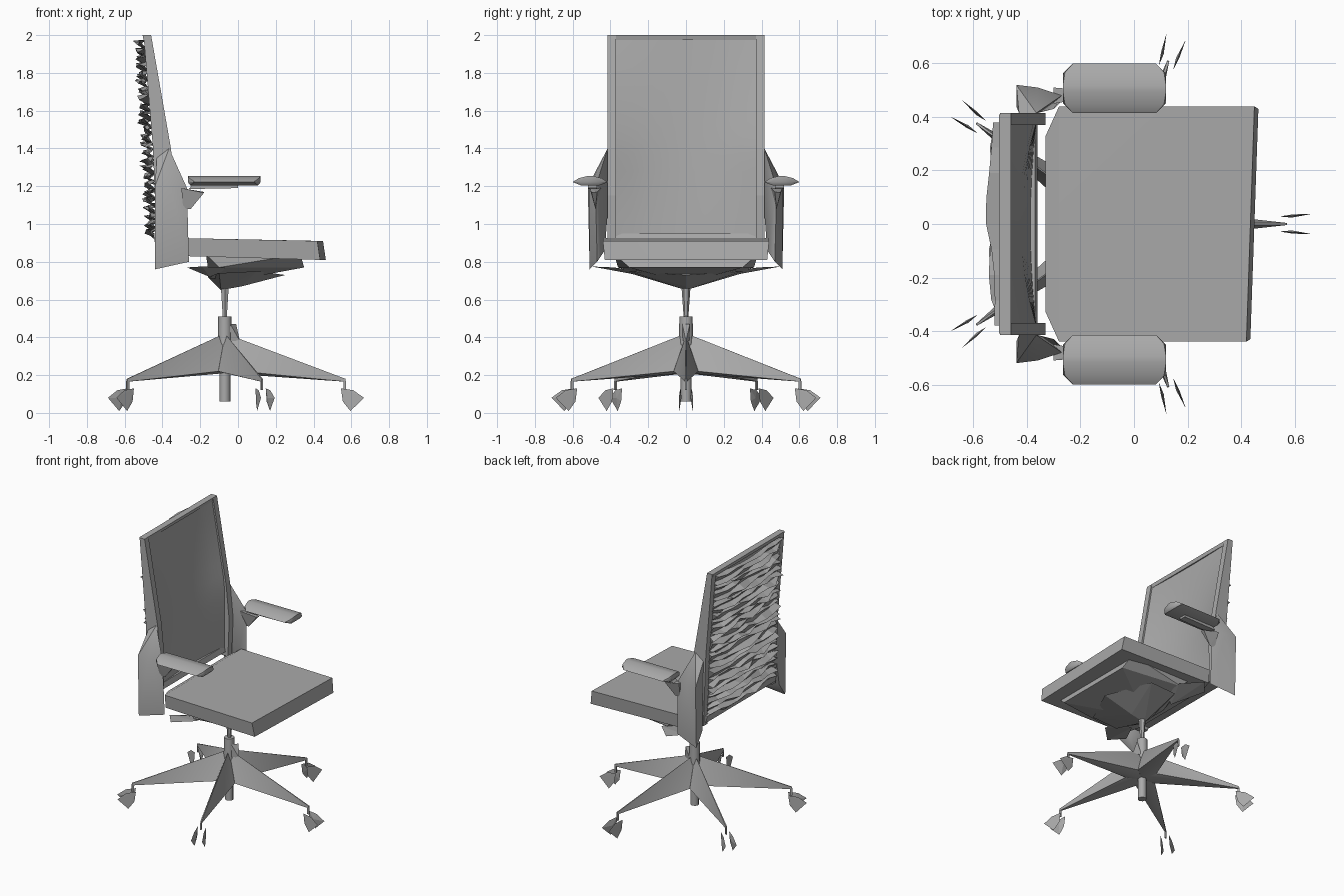
import bpy, bmesh, math, random
from mathutils import Matrix, Vector

random.seed(4)
if "Cube" in bpy.data.objects:
    bpy.data.objects.remove(bpy.data.objects["Cube"])

grey = bpy.data.materials.new("mid_grey")
grey.use_nodes = True
grey.diffuse_color = (0.4, 0.4, 0.4, 1)
grey.node_tree.nodes["Principled BSDF"].inputs["Base Color"].default_value = grey.diffuse_color


def finish(name, bm, smooth=0):
    bmesh.ops.recalc_face_normals(bm, faces=bm.faces[:])
    me = bpy.data.meshes.new(name)
    bm.to_mesh(me)
    bm.free()
    ob = bpy.data.objects.new(name, me)
    bpy.context.collection.objects.link(ob)
    me.materials.append(grey)
    if smooth:
        bpy.ops.object.select_all(action='DESELECT')
        ob.select_set(True)
        bpy.context.view_layer.objects.active = ob
        bpy.ops.object.shade_smooth_by_angle(angle=math.radians(smooth))


def hull(name, points, matrix=Matrix(), smooth=0):
    bm = bmesh.new()
    for p in points:
        bm.verts.new(matrix @ Vector(p))
    bmesh.ops.convex_hull(bm, input=bm.verts[:])
    loose = [v for v in bm.verts if not v.link_faces]
    bmesh.ops.delete(bm, geom=loose, context='VERTS')
    finish(name, bm, smooth)


def prism(name, profile, y0, y1):
    bm = bmesh.new()
    a, b = [[bm.verts.new((x, y, z)) for x, z in profile] for y in (y0, y1)]
    bm.faces.new(a)
    bm.faces.new(b)
    for i in range(len(a)):
        bm.faces.new((a[i - 1], a[i], b[i], b[i - 1]))
    finish(name, bm)


def sheet(name, rows, smooth=0):
    bm = bmesh.new()
    grid = [[bm.verts.new(p) for p in row] for row in rows]
    for a, b in zip(grid, grid[1:]):
        for i in range(len(a) - 1):
            bm.faces.new((a[i], a[i + 1], b[i + 1], b[i]))
    finish(name, bm, smooth)


def tube(name, x, z0, z1, r0, r1, sides=8):
    bm = bmesh.new()
    bmesh.ops.create_cone(bm, cap_ends=True, segments=sides, radius1=r0, radius2=r1,
                          depth=z1 - z0, matrix=Matrix.Translation((x, 0, (z0 + z1) / 2)))
    finish(name, bm, 50)


# Seat cushion, tapered at the rear with a slanted front edge
seat = []
for s in (-1, 1):
    front = 0.45 + s * 0.015
    seat += [(-0.33, s * 0.33, 0.9), (-0.28, s * 0.44, 0.925), (front - 0.015, s * 0.44, 0.91),
             (front, s * 0.43, 0.81), (-0.28, s * 0.43, 0.83), (-0.32, s * 0.33, 0.84)]
hull("seat", seat, smooth=20)

# Pan and tilt mechanism below the seat
pan = []
for s in (-1, 1):
    pan += [(-0.17, s * 0.36, 0.84), (0.33, s * 0.38, 0.84), (0.35, s * 0.3, 0.77),
            (-0.1, s * 0.36, 0.77), (-0.15, s * 0.12, 0.71), (0.08, s * 0.12, 0.72)]
hull("seat_pan", pan)
keel = [(-0.09, 0, 0.65), (0.02, 0, 0.67), (0.25, 0, 0.73), (-0.16, 0, 0.72)]
for s in (-1, 1):
    keel += [(-0.1, s * 0.3, 0.74), (0.1, s * 0.3, 0.75)]
hull("tilt_mechanism", keel)

# Column and foot hub
HUB = -0.07
tube("gas_lift", HUB, 0.5, 0.67, 0.012, 0.024, 6)
tube("column_collar", HUB, 0.36, 0.51, 0.038, 0.035)
tube("column_foot", HUB, 0.06, 0.38, 0.029, 0.029)
hull("height_lever", [(-0.04, -0.02, 0.47), (-0.01, 0.02, 0.47), (0.01, 0, 0.38),
                      (-0.05, 0.02, 0.38), (-0.05, -0.02, 0.38)])

# Five-armed base with paired thin casters
for i in range(5):
    turn = Matrix.Translation((HUB, 0, 0)) @ Matrix.Rotation(math.tau * i / 5, 4, 'Z')
    arm = [(0, 0, 0.41), (0.03, 0, 0.41), (0, 0, 0.21)]
    for s in (-1, 1):
        arm += [(0.09, s * 0.065, 0.22), (0.64, s * 0.004, 0.18), (0.64, s * 0.004, 0.165)]
    hull(f"base_arm_{i + 1}", arm, turn, 25)
    pin = [(0.635 + a, b, z) for a in (-0.007, 0.007) for b in (-0.004, 0.004) for z in (0.12, 0.17)]
    hull(f"caster_pin_{i + 1}", pin, turn)
    for s, side in ((-1, "a"), (1, "b")):
        wheel = [(0.615, s * 0.028, 0.13), (0.68, s * 0.032, 0.12), (0.737, s * 0.038, 0.08),
                 (0.665, s * 0.036, 0.01), (0.625, s * 0.03, 0.06), (0.66, s * 0.024, 0.08)]
        hull(f"caster_{side}_{i + 1}", wheel, turn)


# Backrest: a front sheet hung between the rails, with a ribbed rear sheet
WIDTHS = [-0.38 + 0.76 * k / 8 for k in range(9)]


def bow(y):
    return 1 - (y / 0.38) ** 2


front_rows = []
for k in range(13):
    t = k / 12
    z = 0.92 + 1.07 * t
    middle = -0.385 - 0.09 * t
    edge = -0.365 if z < 1.4 else -0.365 - 0.105 * (z - 1.4) / 0.6
    front_rows.append([(edge + (middle - edge) * bow(y), y, z) for y in WIDTHS])
sheet("backrest_front", front_rows, 40)

rib_rows = []
RIBS = 50
for k in range(RIBS + 1):
    t = k / RIBS
    row = []
    for y in WIDTHS:
        tip = (k % 2) * random.uniform(0.015, 0.055)
        x = -0.42 - 0.06 * t - 0.025 * bow(y) - tip
        z = 0.93 + 1.04 * t + 0.012 * (k % 2) + random.uniform(-0.016, 0.016)
        row.append((x, y, min(z, 1.975)))
    rib_rows.append(row)
sheet("backrest_ribs", rib_rows)

prism("backrest_top_bar", [(-0.505, 2), (-0.46, 2), (-0.465, 1.975), (-0.5, 1.975)], -0.41, 0.41)
prism("backrest_bottom_bar", [(-0.45, 0.95), (-0.37, 0.95), (-0.36, 0.91), (-0.44, 0.9)], -0.4, 0.4)

# Mirrored parts: rails, side wings, armrests and tilt paddles
for s, side in ((-1, "front"), (1, "back")):
    rail = [(-0.5, 2), (-0.46, 2), (-0.355, 1.4), (-0.33, 1.15), (-0.34, 0.88), (-0.43, 0.88),
            (-0.45, 1.4)]
    prism(f"backrest_rail_{side}", rail, s * 0.37, s * 0.415)

    wing = [(-0.365, 0.415, 1.4), (-0.43, 0.415, 1.35), (-0.44, 0.52, 1.2), (-0.36, 0.51, 1.2),
            (-0.27, 0.48, 1.19), (-0.26, 0.47, 0.8), (-0.44, 0.51, 0.76), (-0.44, 0.44, 0.86),
            (-0.3, 0.43, 0.86), (-0.42, 0.4, 1.25)]
    hull(f"side_wing_{side}", [(x, s * y, z) for x, y, z in wing], smooth=30)

    bracket = [(-0.3, 0.45, 1.19), (-0.3, 0.51, 1.19), (-0.18, 0.47, 1.17), (-0.18, 0.5, 1.165),
               (-0.25, 0.48, 1.08), (-0.29, 0.48, 1.08)]
    hull(f"arm_bracket_{side}", [(x, s * y, z) for x, y, z in bracket])
    prism(f"arm_plate_{side}", [(-0.26, 1.185), (0, 1.19), (0, 1.21), (-0.24, 1.21)],
          s * 0.47, s * 0.52)

    # Ridged pad: length, width and height of each level
    pad = []
    for dx, dy, z in ((0.193, 0.01, 1.255), (0.185, 0.06, 1.243), (0.155, 0.093, 1.222),
                      (0.193, 0.055, 1.222), (0.18, 0.05, 1.205)):
        pad += [(-0.073 + a * dx, s * 0.507 + b * dy, z) for a in (-1, 1) for b in (-1, 1)]
    hull(f"armrest_{side}", pad, smooth=40)

    paddle = [(-0.27, 0.4, 0.77), (-0.19, 0.5, 0.775), (-0.07, 0.38, 0.77), (-0.15, 0.2, 0.72),
              (-0.07, 0.25, 0.75)]
    hull(f"tilt_paddle_{side}", [(x, s * y, z) for x, y, z in paddle])
